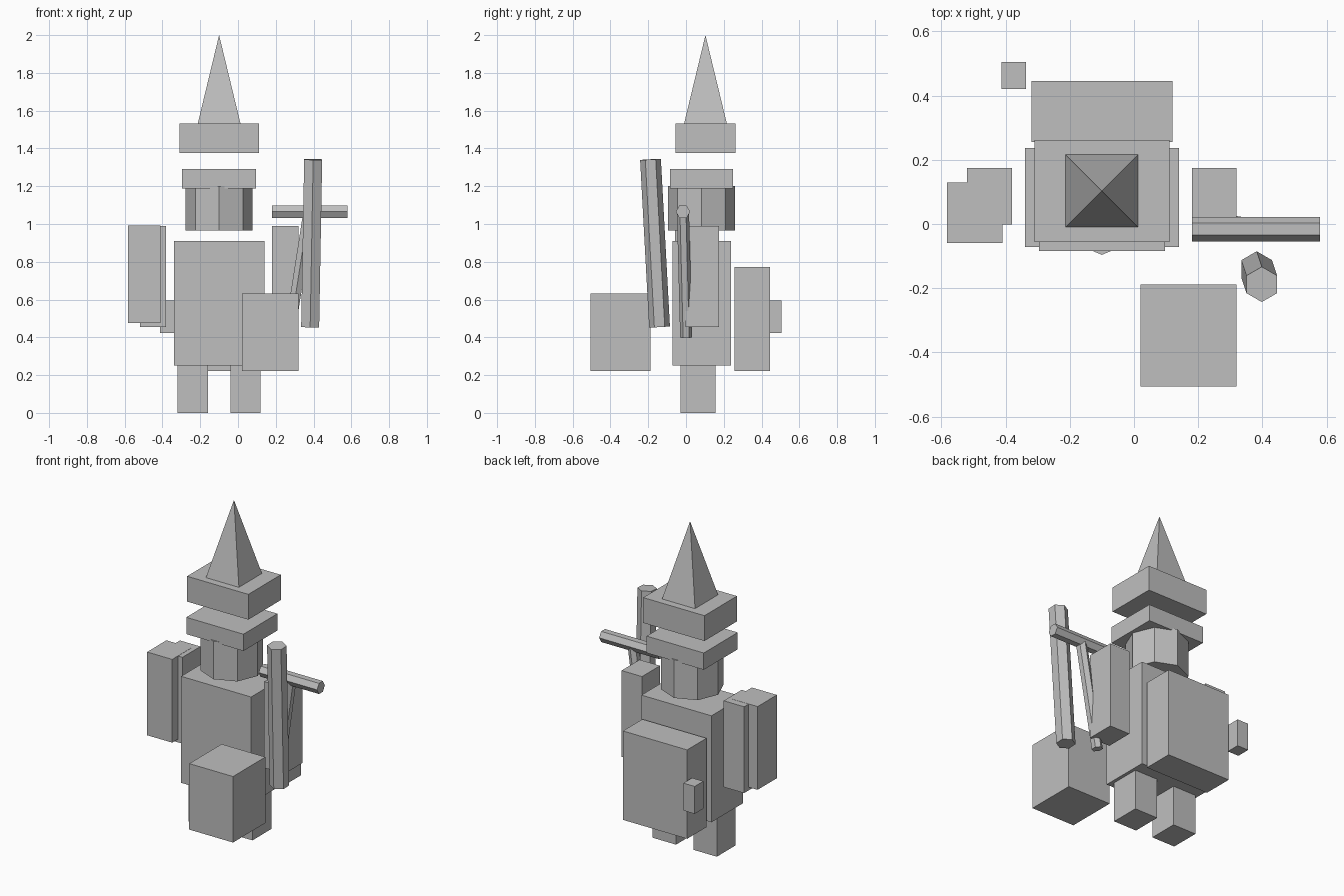
import bpy, bmesh, math
from mathutils import Vector, Matrix

if "Cube" in bpy.data.objects:
    bpy.data.objects.remove(bpy.data.objects["Cube"])

CX = -0.10  # symmetry axis of the figure

grey = bpy.data.materials.new("plain_grey")
grey.diffuse_color = (0.52, 0.52, 0.52, 1)
grey.use_nodes = True
grey.node_tree.nodes["Principled BSDF"].inputs["Base Color"].default_value = grey.diffuse_color


def finish(name, bm):
    bmesh.ops.recalc_face_normals(bm, faces=bm.faces)
    me = bpy.data.meshes.new(name)
    bm.to_mesh(me)
    bm.free()
    me.materials.append(grey)
    ob = bpy.data.objects.new(name, me)
    bpy.context.collection.objects.link(ob)
    return ob


def box(name, x, y, z):
    """Box from (min, max) ranges."""
    bm = bmesh.new()
    bmesh.ops.create_cube(bm, size=1)
    for v in bm.verts:
        v.co = [(lo + hi) / 2 + c * (hi - lo) for c, (lo, hi) in zip(v.co, (x, y, z))]
    return finish(name, bm)


def prism(name, a, b, r, sides):
    """Straight bar from a to b with one corner pointing along y."""
    a, b = Vector(a), Vector(b)
    w = (b - a).normalized()
    v = (Vector((0, 1, 0)) - w * w.y).normalized()
    u = v.cross(w)
    rot = Matrix((u, v, w)).transposed().to_4x4()
    bm = bmesh.new()
    rings = []
    for end in (a, b):
        rings.append([bm.verts.new(end + (rot @ Vector((
            r * math.sin(2 * math.pi * i / sides),
            r * math.cos(2 * math.pi * i / sides), 0)))) for i in range(sides)])
    for ring in rings:
        bm.faces.new(ring)
    for i in range(sides):
        j = (i + 1) % sides
        bm.faces.new((rings[0][i], rings[0][j], rings[1][j], rings[1][i]))
    return finish(name, bm)


# Torso, legs and arms
box("torso", (-0.34, 0.14), (-0.072, 0.237), (0.25, 0.91))
for side, s in (("left", 1), ("right", -1)):
    box(side + "_leg", sorted((CX + s * 0.06, CX + s * 0.22)), (-0.03, 0.155), (0, 0.25))
    box(side + "_arm", sorted((CX + s * 0.28, CX + s * 0.42)), (-0.002, 0.174), (0.455, 0.99))

# Plate over the right arm
box("arm_guard", (-0.582, -0.41), (-0.059, 0.13), (0.475, 0.991))

# Pack on the back with a small pouch
box("backpack", (-0.32, 0.12), (0.256, 0.446), (0.222, 0.773))
box("pouch", (-0.413, -0.336), (0.42, 0.505), (0.424, 0.594))

# Head and tiered pointed hat
prism("head", (CX, 0.082, 0.965), (CX, 0.082, 1.2), 0.178, 8)
box("hat_band", (-0.296, 0.096), (-0.084, 0.249), (1.188, 1.292))
box("hat_brim", (-0.31, 0.11), (-0.056, 0.262), (1.375, 1.532))
bm = bmesh.new()
bmesh.ops.create_cone(bm, cap_ends=True, segments=4, radius1=0.113 * math.sqrt(2),
                      radius2=0, depth=0.468)
bmesh.ops.rotate(bm, verts=bm.verts, matrix=Matrix.Rotation(math.pi / 4, 3, 'Z'))
if max(abs(v.co.x) for v in bm.verts) > 0.14:  # keep the sides square to the axes
    bmesh.ops.rotate(bm, verts=bm.verts, matrix=Matrix.Rotation(math.pi / 4, 3, 'Z'))
bmesh.ops.translate(bm, verts=bm.verts, vec=(CX, 0.103, 1.766))
finish("hat_point", bm)

# Crate in front
box("front_crate", (0.02, 0.32), (-0.506, -0.189), (0.222, 0.631))

# Hand tool and the leaning post
prism("tool_handle", (0.27, 0.001, 0.40), (0.373, -0.016, 1.06), 0.032, 6)
prism("tool_head", (0.18, -0.016, 1.065), (0.58, -0.016, 1.065), 0.038, 6)
prism("leaning_post", (0.382, -0.14, 0.455), (0.398, -0.188, 1.342), 0.055, 6)
